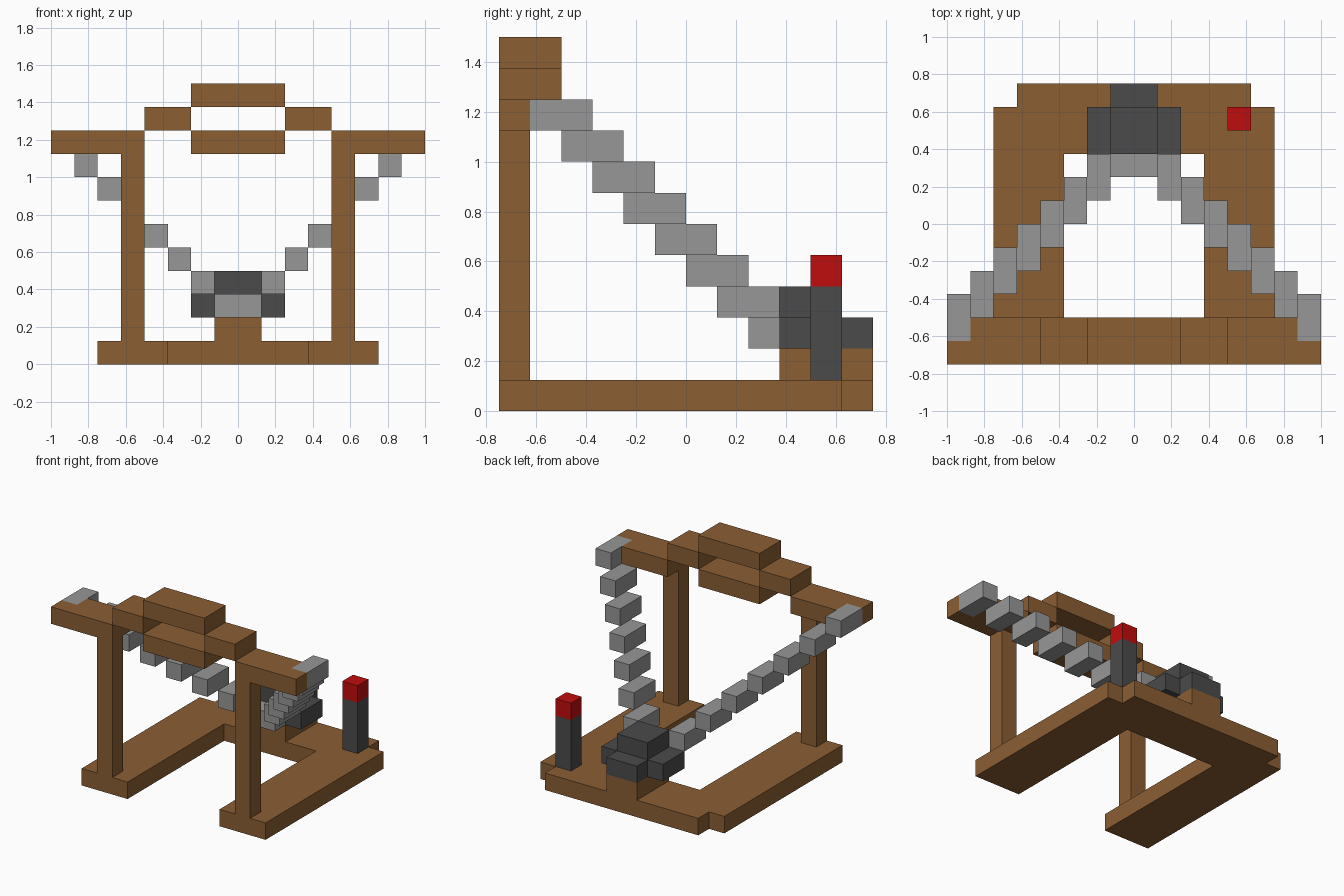
import bpy
import bmesh

U = 0.125  # block size; all part sizes below are whole blocks

cube = bpy.data.objects.get("Cube")
if cube:
    bpy.data.objects.remove(cube, do_unlink=True)


def material(name, rgb):
    mat = bpy.data.materials.new(name)
    mat.use_nodes = True
    mat.diffuse_color = (*rgb, 1)
    bsdf = next(n for n in mat.node_tree.nodes if n.type == 'BSDF_PRINCIPLED')
    bsdf.inputs["Base Color"].default_value = (*rgb, 1)
    return mat


WOOD = material("brown wood", (0.258, 0.112, 0.034))
STRING = material("light grey", (0.31, 0.31, 0.31))
METAL = material("dark grey", (0.07, 0.07, 0.07))
RED = material("red", (0.527, 0.004, 0.004))


def box(name, mat, x, y, z):
    """Box spanning the given block ranges on each axis."""
    bm = bmesh.new()
    bmesh.ops.create_cube(bm, size=1)
    for v in bm.verts:
        for i, (lo, hi) in enumerate((x, y, z)):
            v.co[i] = U * (hi if v.co[i] > 0 else lo)
    mesh = bpy.data.meshes.new(name)
    bm.to_mesh(mesh)
    bm.free()
    mesh.materials.append(mat)
    obj = bpy.data.objects.new(name, mesh)
    bpy.context.collection.objects.link(obj)
    return obj


def pair(name, mat, x, y, z):
    """The same box on the left (+x) and mirrored on the right."""
    box("left_" + name, mat, x, y, z)
    box("right_" + name, mat, (-x[1], -x[0]), y, z)


# Base frame, open at the front
pair("base_beam", WOOD, (3, 6), (-6, 5), (0, 1))
box("base_back_beam", WOOD, (-3, 3), (3, 5), (0, 1))
box("base_back_lip", WOOD, (-5, 5), (5, 6), (0, 1))

# Posts and the stepped bow on top
pair("post", WOOD, (4, 5), (-6, -5), (1, 9))
pair("bow_arm", WOOD, (4, 7), (-6, -4), (9, 10))
pair("bow_tip", WOOD, (7, 8), (-6, -5), (9, 10))
pair("bow_shoulder", WOOD, (2, 4), (-6, -4), (10, 11))
box("bow_crown", WOOD, (-2, 2), (-6, -4), (11, 12))
box("bow_grip", WOOD, (-2, 2), (-6, -4), (9, 10))

# Bowstring stepping down and back from the bow tips to the catch
for i in range(7):
    pair(f"string_{i + 1}", STRING, (7 - i, 8 - i), (-5 + i, -3 + i), (9 - i, 10 - i))
box("string_middle", STRING, (-1, 1), (2, 3), (2, 3))

# Catch on its pedestal
box("pedestal", WOOD, (-1, 1), (3, 6), (1, 2))
box("catch_body", METAL, (-1, 1), (3, 5), (2, 4))
box("catch_back", METAL, (-1, 1), (5, 6), (2, 3))
pair("catch_side", METAL, (1, 2), (3, 5), (2, 3))

# Lever with red knob
box("lever", METAL, (4, 5), (4, 5), (1, 4))
box("lever_knob", RED, (4, 5), (4, 5), (4, 5))
